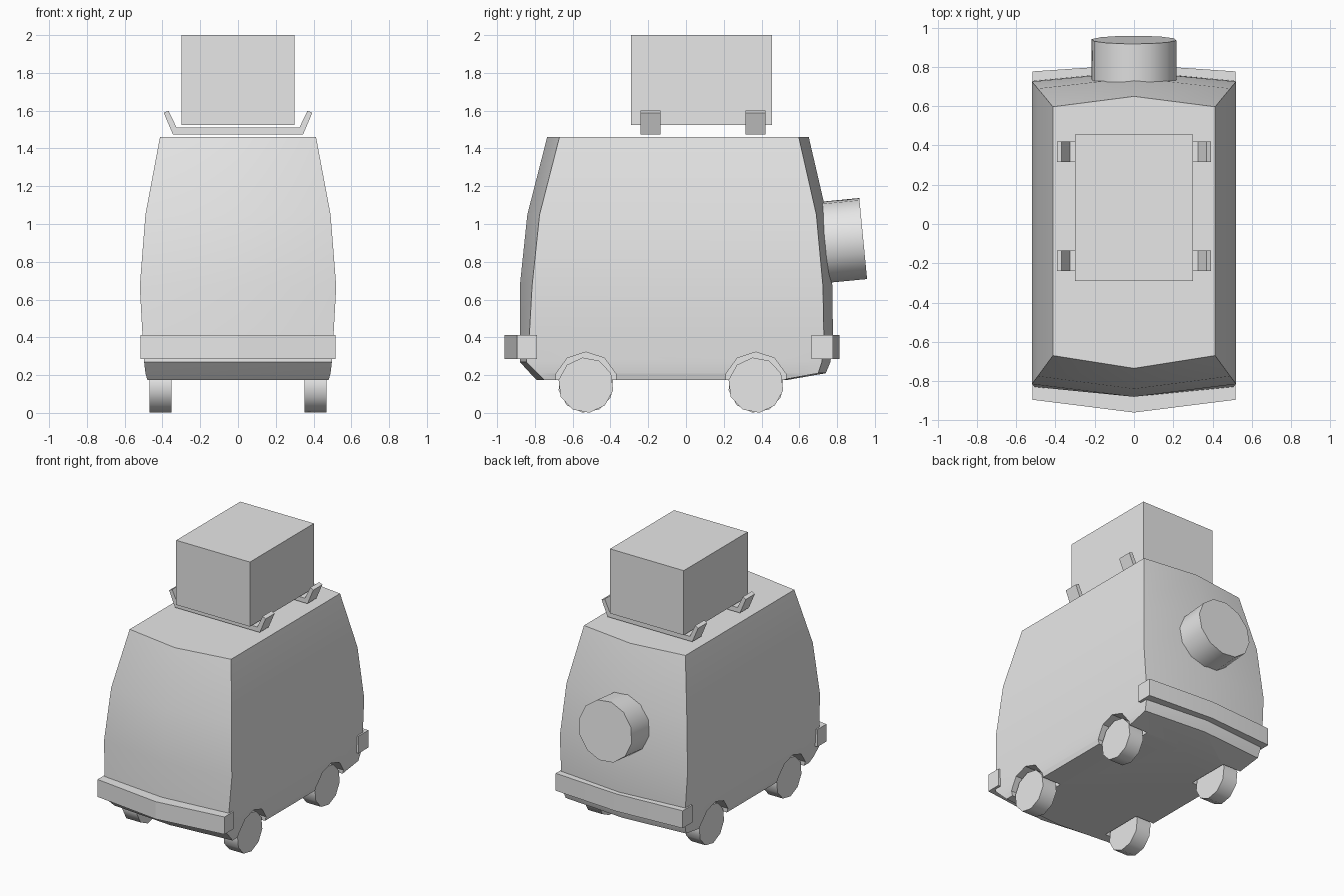
import bpy, bmesh, math
from mathutils import Vector

old = bpy.data.objects.get("Cube")
if old:
    bpy.data.objects.remove(old)

grey = bpy.data.materials.new("plain_grey")
grey.use_nodes = True
grey.diffuse_color = (0.8, 0.8, 0.8, 1)
grey.node_tree.nodes["Principled BSDF"].inputs["Base Color"].default_value = (0.8, 0.8, 0.8, 1)


def finish(name, bm, angle=30):
    bmesh.ops.recalc_face_normals(bm, faces=bm.faces)
    mesh = bpy.data.meshes.new(name)
    bm.to_mesh(mesh)
    bm.free()
    mesh.materials.append(grey)
    ob = bpy.data.objects.new(name, mesh)
    bpy.context.collection.objects.link(ob)
    smooth(ob, angle)
    return ob


def smooth(ob, angle=30):
    bpy.ops.object.select_all(action="DESELECT")
    ob.select_set(True)
    bpy.context.view_layer.objects.active = ob
    bpy.ops.object.shade_smooth_by_angle(angle=math.radians(angle))


def loft(name, rings, angle=30):
    """Join equal rings of points into a closed solid."""
    bm = bmesh.new()
    loops = [[bm.verts.new(p) for p in ring] for ring in rings]
    n = len(loops[0])
    for a, b in zip(loops, loops[1:]):
        for i in range(n):
            j = (i + 1) % n
            bm.faces.new((a[i], a[j], b[j], b[i]))
    bm.faces.new(loops[0])
    bm.faces.new(loops[-1])
    return finish(name, bm, angle)


def disc(name, start, end, radius, sides, turn=0):
    """Cylinder between two points."""
    start, end = Vector(start), Vector(end)
    axis = (end - start).normalized()
    u = axis.cross(Vector((0, 0, 1))).normalized()
    v = u.cross(axis)
    angles = [math.tau * (i + turn) / sides for i in range(sides)]
    return loft(name, [[c + radius * (math.cos(a) * u + math.sin(a) * v) for a in angles]
                       for c in (start, end)], 40)


def plan_ring(z, w, front_side, front_mid, back_side, back_mid):
    return [(-w, front_side, z), (0, front_mid, z), (w, front_side, z),
            (w, back_side, z), (0, back_mid, z), (-w, back_side, z)]


# Body: levels of height, half width, front side/middle, back side/middle
levels = [
    (0.175, 0.48, -0.75, -0.79, 0.51, 0.54),
    (0.21, 0.49, -0.785, -0.825, 0.70, 0.74),
    (0.27, 0.497, -0.845, -0.88, 0.72, 0.765),
    (0.40, 0.505, -0.83, -0.88, 0.73, 0.778),
    (0.67, 0.52, -0.815, -0.88, 0.725, 0.775),
    (1.05, 0.49, -0.775, -0.84, 0.69, 0.745),
    (1.46, 0.413, -0.67, -0.735, 0.597, 0.65),
]
body = loft("body", [plan_ring(*lv) for lv in levels])

# Wheels and the arches cut for them
axles = {"front": -0.53, "back": 0.37}
for side, s in (("left", 1), ("right", -1)):
    for end, y in axles.items():
        cutter = disc("arch_cutter", (s * 0.33, y, 0.155), (s * 0.7, y, 0.155), 0.167, 10, 0.5)
        cutter.hide_render = True
        cut = body.modifiers.new("arch", "BOOLEAN")
        cut.operation = "DIFFERENCE"
        cut.solver = "EXACT"
        cut.object = cutter
        bpy.context.view_layer.objects.active = body
        bpy.ops.object.modifier_apply(modifier=cut.name)
        bpy.data.objects.remove(cutter)
        disc(f"{end}_{side}_wheel", (s * 0.352, y, 0.147), (s * 0.468, y, 0.147), 0.147, 10, 0.3)
smooth(body)

# Bumpers wrap the bent ends
for name, mid, side, inner in (("front_bumper", -0.96, -0.895, -0.79),
                               ("back_bumper", 0.812, 0.777, 0.665)):
    loft(name, [[(-0.517, side, z), (0, mid, z), (0.517, side, z),
                 (0.517, inner, z), (-0.517, inner, z)] for z in (0.285, 0.413)], 10)

# Spare wheel, tilted to follow the back
disc("spare_wheel", (0, 0.70, 0.90), (0, 0.938, 0.923), 0.218, 12, 0.3)

# Roof rack bars with raised ends
half = [(0.345, 1.475), (0.393, 1.588), (0.368, 1.6), (0.325, 1.51)]
outline = half + [(-x, z) for x, z in reversed(half)]
for name, y0, y1 in (("front_rack_bar", -0.24, -0.135), ("back_rack_bar", 0.315, 0.42)):
    bm = bmesh.new()
    # Two rings of the same outline make the strip
    a, b = [[bm.verts.new((x, y, z)) for x, z in outline] for y in (y0, y1)]
    for i in range(8):
        j = (i + 1) % 8
        bm.faces.new((a[i], a[j], b[j], b[i]))
    for ring in (a, b):
        for quad in ((0, 1, 2, 3), (0, 3, 4, 7), (4, 5, 6, 7)):
            bm.faces.new([ring[k] for k in quad])
    finish(name, bm, 10)

# Cargo box
loft("cargo_box", [[(-0.3, -0.29, z), (0.3, -0.29, z), (0.3, 0.455, z), (-0.3, 0.455, z)]
                   for z in (1.525, 2.0)])
